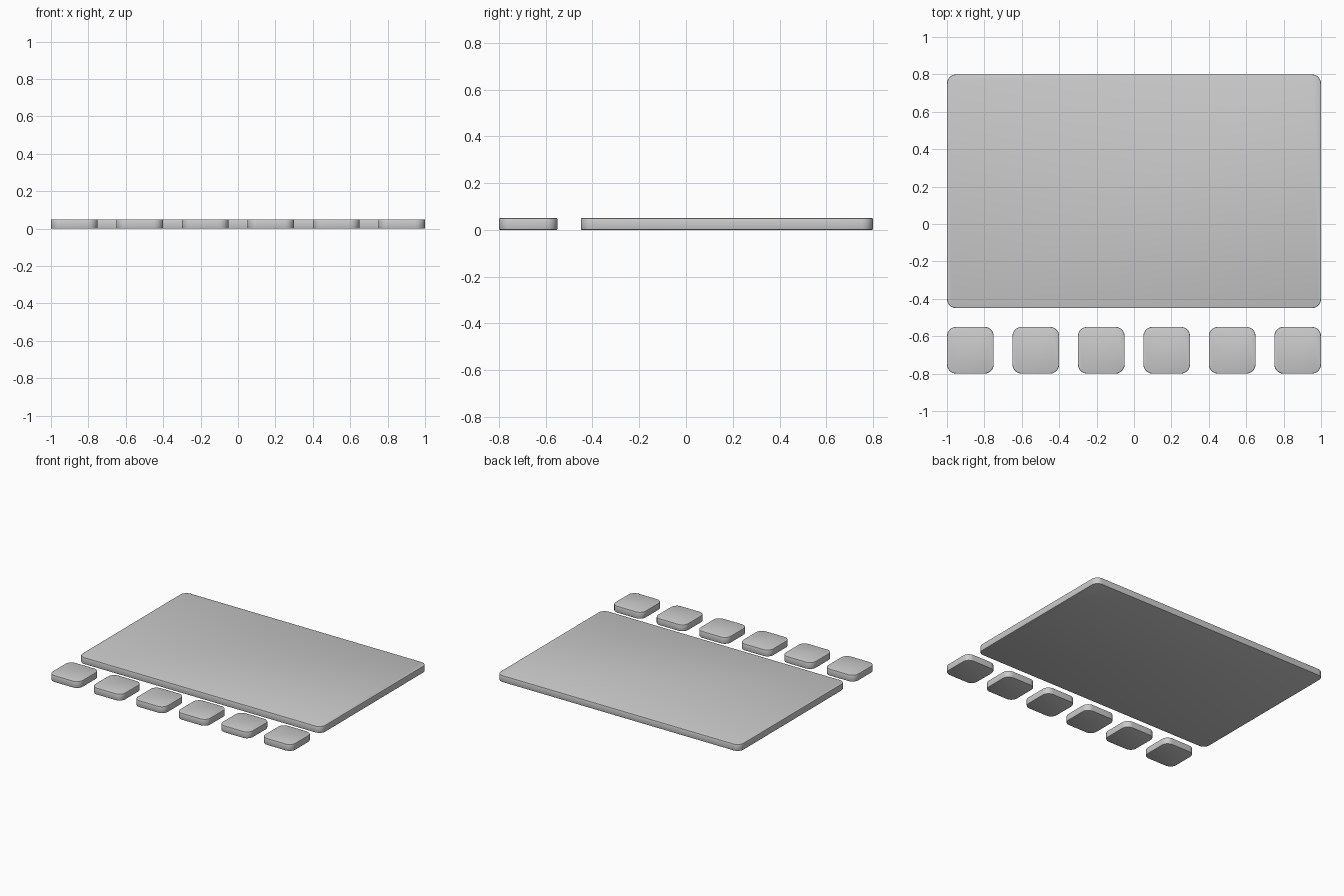
import bpy, bmesh
from math import radians, cos, sin, pi

if "Cube" in bpy.data.objects:
    bpy.data.objects.remove(bpy.data.objects["Cube"])

THICK = 0.05
EDGE = 0.005


def rounded_slab(name, x0, x1, y0, y1, radius, segs=8):
    # rounded rectangle outline extruded up, with softened rims
    bm = bmesh.new()
    corners = [(x1 - radius, y1 - radius), (x0 + radius, y1 - radius),
               (x0 + radius, y0 + radius), (x1 - radius, y0 + radius)]
    outline = []
    for q, (cx, cy) in enumerate(corners):
        for i in range(segs + 1):
            a = (q + i / segs) * pi / 2
            outline.append(bm.verts.new((cx + radius * cos(a), cy + radius * sin(a), 0)))
    base = bm.faces.new(outline)
    ext = bmesh.ops.extrude_face_region(bm, geom=[base])
    top = [v for v in ext["geom"] if isinstance(v, bmesh.types.BMVert)]
    bmesh.ops.translate(bm, verts=top, vec=(0, 0, THICK))
    bmesh.ops.recalc_face_normals(bm, faces=bm.faces)
    rims = [e for e in bm.edges if abs(e.verts[0].co.z - e.verts[1].co.z) < 1e-6]
    bmesh.ops.bevel(bm, geom=rims, offset=EDGE, segments=2, profile=0.5, affect='EDGES')
    mesh = bpy.data.meshes.new(name)
    bm.to_mesh(mesh)
    bm.free()
    obj = bpy.data.objects.new(name, mesh)
    bpy.context.collection.objects.link(obj)
    bpy.ops.object.select_all(action='DESELECT')
    obj.select_set(True)
    bpy.context.view_layer.objects.active = obj
    bpy.ops.object.shade_smooth_by_angle(angle=radians(30))
    return obj


# large panel
rounded_slab("main_panel", -1, 1, -0.45, 0.8, 0.05)

# row of six small tiles along the front
for i in range(6):
    x = -1 + 0.35 * i
    rounded_slab(f"small_tile_{i + 1}", x, x + 0.25, -0.8, -0.55, 0.05)
